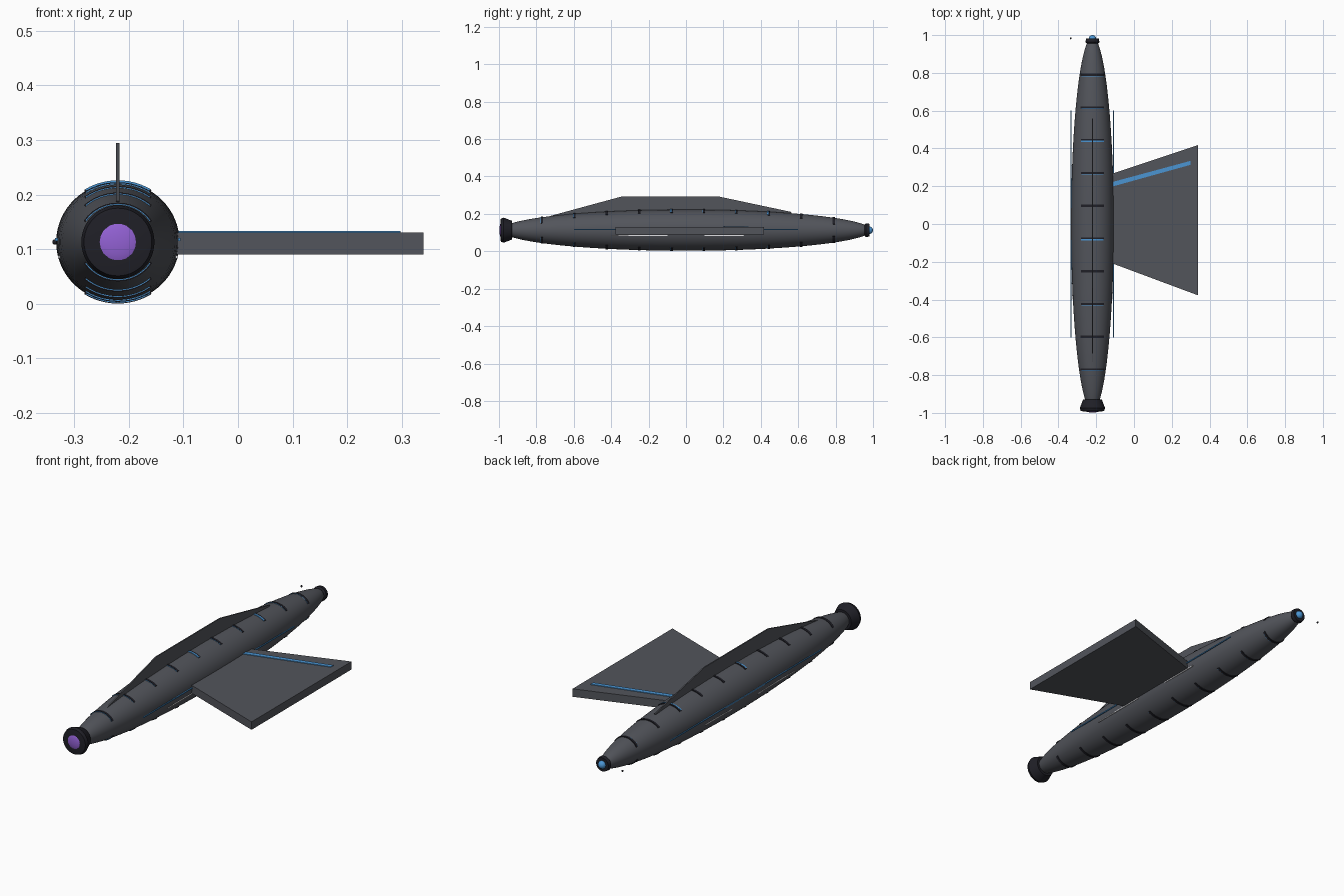
import bpy, bmesh, math
from mathutils import Vector

if "Cube" in bpy.data.objects:
    bpy.data.objects.remove(bpy.data.objects["Cube"])

CX, CZ = -0.22, 0.113      # hull axis
RX, RZ, LEN = 0.113, 0.11, 0.99


def material(name, rgb):
    m = bpy.data.materials.new(name)
    m.diffuse_color = (*rgb, 1)
    m.use_nodes = True
    m.node_tree.nodes["Principled BSDF"].inputs["Base Color"].default_value = m.diffuse_color
    return m


GREY = material("hull grey", (0.085, 0.09, 0.105))
DARK = material("near black", (0.014, 0.014, 0.02))
BLUE = material("glow blue", (0.07, 0.3, 0.65))
PURPLE = material("engine purple", (0.29, 0.12, 0.66))
PALE = material("pale trim", (0.75, 0.75, 0.78))


def finish(name, bm, mat, smooth=False):
    bmesh.ops.recalc_face_normals(bm, faces=bm.faces)
    me = bpy.data.meshes.new(name)
    bm.to_mesh(me)
    bm.free()
    me.materials.append(mat)
    ob = bpy.data.objects.new(name, me)
    bpy.context.collection.objects.link(ob)
    if smooth:
        bpy.context.view_layer.objects.active = ob
        ob.select_set(True)
        bpy.ops.object.shade_smooth_by_angle(angle=math.radians(35))
        ob.select_set(False)
    return ob


def lathe(name, profile, mat, n=48, sx=1.0):
    """Turn (y, radius) pairs around the hull axis, with capped ends."""
    bm = bmesh.new()
    rings = []
    for y, r in profile:
        rings.append([bm.verts.new((CX + sx * r * math.cos(a), y, CZ + r * math.sin(a)))
                      for a in (2 * math.pi * i / n for i in range(n))])
    for a, b in zip(rings, rings[1:]):
        for i in range(n):
            bm.faces.new((a[i], a[(i + 1) % n], b[(i + 1) % n], b[i]))
    bm.faces.new(rings[0])
    bm.faces.new(rings[-1])
    return finish(name, bm, mat, True)


def prism(name, points, offset, mat):
    """Extrude a flat outline by an offset."""
    bm = bmesh.new()
    f = bm.faces.new([bm.verts.new(p) for p in points])
    new = bmesh.ops.extrude_face_region(bm, geom=[f])["geom"]
    bmesh.ops.translate(bm, vec=Vector(offset),
                        verts=[v for v in new if isinstance(v, bmesh.types.BMVert)])
    return finish(name, bm, mat)


def ball(name, loc, r, mat, scale=(1, 1, 1)):
    bm = bmesh.new()
    bmesh.ops.create_uvsphere(bm, u_segments=24, v_segments=12, radius=r)
    bmesh.ops.scale(bm, vec=scale, verts=bm.verts)
    bmesh.ops.translate(bm, vec=loc, verts=bm.verts)
    return finish(name, bm, mat, True)


def box(name, lo, hi, mat):
    prism(name, [(lo[0], lo[1], lo[2]), (hi[0], lo[1], lo[2]),
                 (hi[0], hi[1], lo[2]), (lo[0], hi[1], lo[2])], (0, 0, hi[2] - lo[2]), mat)


def hull_scale(y):
    return math.sqrt(max(0, 1 - (y / LEN) ** 2))


def rib(name, y, side, width, lift, half, mat):
    """Curved plate hugging the top (side=1) or belly (side=-1) of the hull."""
    s, n = hull_scale(y), 12
    bm = bmesh.new()
    rows = []
    amax = math.asin(min(0.95, half / (RX * s)))
    for i in range(n + 1):
        a = amax * (2 * i / n - 1)
        row = []
        for dy, d in ((-width, -.008), (-width, lift), (width, lift), (width, -.008)):
            row.append(bm.verts.new((CX + (RX * s + d) * math.sin(a), y + dy,
                                     CZ + side * (RZ * s + d) * math.cos(a))))
        rows.append(row)
    for a, b in zip(rows, rows[1:]):
        for k in range(4):
            bm.faces.new((a[k], a[(k + 1) % 4], b[(k + 1) % 4], b[k]))
    bm.faces.new(rows[0])
    bm.faces.new(rows[-1])
    finish(name, bm, mat)


# Spindle hull
ys = [0.965 * math.sin(math.pi / 2 * i / 20) for i in range(-20, 21)]
lathe("hull", [(y, RZ * hull_scale(y)) for y in ys], GREY, 64, RX / RZ)

# Engine nozzle and glow
lathe("engine_nozzle", [(-0.93, 0.05), (-0.975, 0.067), (-0.99, 0.062), (-0.993, 0.043)], DARK)
ball("engine_glow", (CX, -0.985, CZ), 0.043, PURPLE, (1, 0.3, 1))

# Nose collar and sensor
lathe("nose_collar", [(0.955, 0.03), (0.963, 0.037), (0.981, 0.034)], DARK)
ball("nose_sensor", (CX, 0.98, CZ), 0.02, BLUE)
ball("small_probe", (-0.335, 0.983, CZ), 0.005, DARK)

# Ribs on top and belly, each with a thin blue line on its edge
for i in range(10):
    y = -0.77 + i * 0.1733
    for side, label in ((1, "top"), (-1, "belly")):
        rib(f"{label}_rib_{i}", y, side, 0.006, 0.003, 0.06, DARK)
        lit = side == 1 and i in (4, 7)
        rib(f"{label}_rib_light_{i}", y - 0.006, side, 0.004 if lit else 0.0015,
            0.0034 if lit else 0.0015, 0.058, BLUE)

# Side light lines and pale trims
for s, label in ((-1, "left"), (1, "right")):
    x = CX + s * 0.1125
    box(f"{label}_side_light", (x - 0.0025, -0.6, 0.115), (x + 0.0025, 0.6, 0.12), BLUE)
    for sy in (0, 1):
        lo, hi = ((-0.4, -0.1), (0.1, 0.31))[sy]
        xt = CX + s * 0.108
        box(f"{label}_pale_trim_{sy}", (xt - 0.002, lo, 0.083), (xt + 0.002, hi, 0.088), PALE)

# Single side wing with a leading light strip
prism("wing", [(-0.13, 0.262, 0.09), (0.34, 0.418, 0.09), (0.34, -0.378, 0.09),
               (-0.13, -0.203, 0.09)], (0, 0, 0.04), GREY)
prism("wing_light", [(-0.112, 0.199, 0.129), (0.298, 0.313, 0.129), (0.298, 0.334, 0.129),
                     (-0.112, 0.223, 0.129)], (0, 0, 0.004), BLUE)

# Dorsal fin
prism("dorsal_fin", [(CX - 0.003, y, z) for y, z in
                     ((-0.73, 0.188), (-0.34, 0.294), (0.17, 0.294), (0.565, 0.21),
                      (0.5, 0.15), (-0.65, 0.15))], (0.006, 0, 0), GREY)
